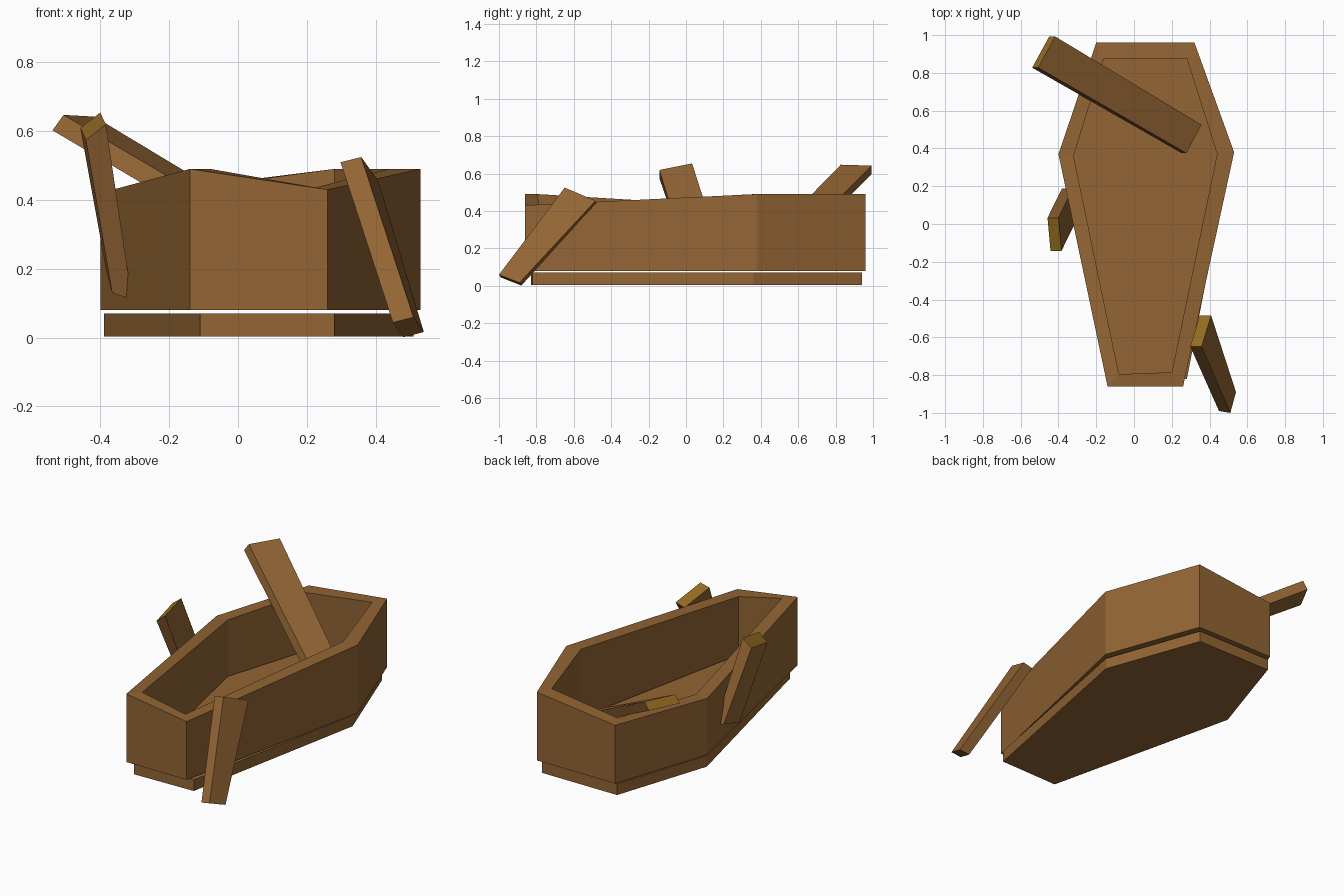
import bpy
import bmesh
from mathutils import Vector

cube = bpy.data.objects.get("Cube")
if cube:
    bpy.data.objects.remove(cube, do_unlink=True)


def material(name, rgb):
    mat = bpy.data.materials.new(name)
    mat.use_nodes = True
    color = (*rgb, 1.0)
    mat.diffuse_color = color
    mat.node_tree.nodes["Principled BSDF"].inputs["Base Color"].default_value = color
    return mat


brown = material("brown wood", (0.29, 0.13, 0.034))
golden = material("golden cut wood", (0.29, 0.145, 0.016))


def finish(name, bm, *mats):
    bmesh.ops.recalc_face_normals(bm, faces=bm.faces)
    mesh = bpy.data.meshes.new(name)
    bm.to_mesh(mesh)
    bm.free()
    for mat in mats:
        mesh.materials.append(mat)
    obj = bpy.data.objects.new(name, mesh)
    bpy.context.collection.objects.link(obj)
    return obj


def loft(bm, loops, closed=False):
    """Join successive vertex loops with quads; optionally back to the first."""
    rings = [[bm.verts.new(p) for p in loop] for loop in loops]
    n = len(rings[0])
    pairs = list(zip(rings, rings[1:]))
    if closed:
        pairs.append((rings[-1], rings[0]))
    for a, b in pairs:
        for i in range(n):
            j = (i + 1) % n
            bm.faces.new((a[i], a[j], b[j], b[i]))
    return rings


def at_height(outline, z):
    return [(x, y, z) for x, y in outline]


# Six-sided box walls, open above and below, with an uneven rim
outer = [(-0.20, 0.96), (0.32, 0.96), (0.53, 0.38),
         (0.26, -0.86), (-0.14, -0.86), (-0.40, 0.37)]
inner = [(-0.16, 0.875), (0.28, 0.875), (0.44, 0.37),
         (0.20, -0.785), (-0.08, -0.795), (-0.32, 0.36)]
rim = [0.43, 0.49, 0.49, 0.43, 0.49, 0.42]


def at_rim(outline):
    return [(x, y, z) for (x, y), z in zip(outline, rim)]


bm = bmesh.new()
loft(bm, [at_height(outer, 0.08), at_rim(outer),
          at_rim(inner), at_height(inner, 0.08)], closed=True)
finish("box_walls", bm, brown)

# Floor slab, slightly shifted and separated by a thin gap
floor = [(-0.20, 0.94), (0.30, 0.94), (0.51, 0.36),
         (0.28, -0.82), (-0.11, -0.83), (-0.39, 0.36)]
bm = bmesh.new()
low, high = loft(bm, [at_height(floor, 0.003), at_height(floor, 0.07)])
bm.faces.new(low)
bm.faces.new(high)
finish("floor_slab", bm, brown)


def end_loop(center, width, thick):
    c, w, t = Vector(center), Vector(width) / 2, Vector(thick) / 2
    return [c - w - t, c + w - t, c + w + t, c - w + t]


def plank(name, upper, lower):
    """Plank between two skewed ends; the upper end is freshly cut wood."""
    bm = bmesh.new()
    top, bottom = loft(bm, [end_loop(*upper), end_loop(*lower)])
    bm.faces.new(top).material_index = 1
    bm.faces.new(bottom)
    finish(name, bm, brown, golden)


# Broken lid planks: one inside, two leaning on the sides
plank("inside_plank",
      ((-0.478, 0.91, 0.622), (0.09, 0.165, -0.005), (0.032, 0.0, 0.045)),
      ((0.305, 0.45, 0.155), (0.08, 0.15, -0.01), (0.025, 0.0, 0.05)))
plank("right_plank",
      ((-0.421, -0.055, 0.614), (-0.016, 0.175, 0.035), (0.058, 0.0, 0.045)),
      ((-0.345, 0.10, 0.15), (-0.016, 0.175, 0.06), (0.058, 0.0, -0.02)))
plank("left_plank",
      ((0.353, -0.566, 0.482), (0.05, 0.165, -0.07), (0.06, 0.0, 0.015)),
      ((0.495, -0.94, 0.03), (0.03, 0.11, -0.043), (0.06, -0.01, 0.015)))
